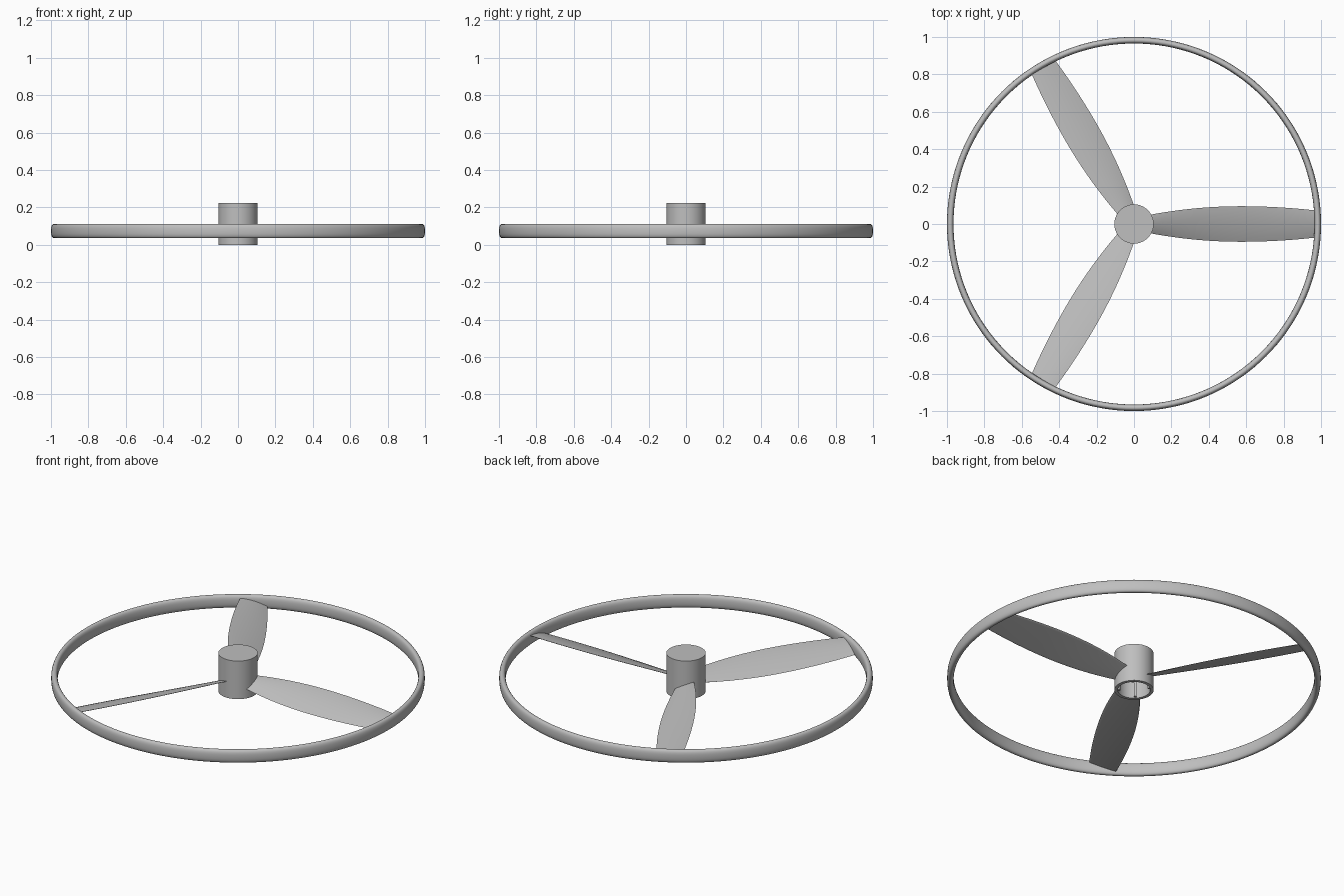
import bpy, bmesh, math
from mathutils import Matrix, Vector

if "Cube" in bpy.data.objects:
    bpy.data.objects.remove(bpy.data.objects["Cube"], do_unlink=True)

grey = bpy.data.materials.new("plain_grey")
grey.use_nodes = True
colour = (0.52, 0.52, 0.52, 1)
grey.diffuse_color = colour
grey.node_tree.nodes["Principled BSDF"].inputs["Base Color"].default_value = colour

MID_Z = 0.074  # height of the ring and blade plane


def finish(name, bm, angle=35):
    """Turn a bmesh into a named, shaded object."""
    bmesh.ops.remove_doubles(bm, verts=bm.verts, dist=0.00001)
    bmesh.ops.recalc_face_normals(bm, faces=bm.faces)
    mesh = bpy.data.meshes.new(name)
    bm.to_mesh(mesh)
    bm.free()
    mesh.shade_smooth()
    mesh.set_sharp_from_angle(angle=math.radians(angle))
    mesh.materials.append(grey)
    obj = bpy.data.objects.new(name, mesh)
    bpy.context.collection.objects.link(obj)
    return obj


def lathe(name, profile, steps, closed=False):
    """Spin an (r, z) profile round the vertical axis."""
    bm = bmesh.new()
    verts = [bm.verts.new((r, 0, z)) for r, z in profile]
    pairs = list(zip(verts, verts[1:]))
    if closed:
        pairs.append((verts[-1], verts[0]))
    edges = [bm.edges.new(p) for p in pairs]
    bmesh.ops.spin(bm, geom=verts + edges, cent=(0, 0, 0), axis=(0, 0, 1),
                   angle=math.tau, steps=steps, use_merge=True)
    return finish(name, bm)


# Hub: a cup open at the bottom
lathe("hub", [(0, 0.225), (0.105, 0.225), (0.105, 0), (0.087, 0),
              (0.087, 0.19), (0, 0.19)], 64)


# Outer ring: tall, rounded cross-section
def rounded(t):
    c, s = math.cos(t), math.sin(t)
    bend = 0.8
    return (0.9825 + 0.0175 * math.copysign(abs(c) ** bend, c),
            MID_Z + 0.038 * math.copysign(abs(s) ** bend, s))


lathe("outer_ring", [rounded(math.tau * i / 24) for i in range(24)], 144, closed=True)


# Blade: thin cambered section lofted outward with a slight twist
def half_chord(r):
    return 0.095 - (0.195 if r < 0.57 else 0.14) * (r - 0.57) ** 2


def section(bm, r, n=12):
    w = half_chord(r)
    k = (r - 0.09) / 0.885
    slope = math.tan(math.radians(23 - 7 * k))
    loop = []
    for i in range(2 * n):
        t = math.cos(math.pi * i / n)
        bulge = 1 - t * t
        thick = 0.008 * bulge + 0.001 if i <= n else -0.001 - 0.002 * bulge
        loop.append(bm.verts.new((r, w * t, MID_Z + w * t * slope + thick)))
    return loop


bm = bmesh.new()
loops = [section(bm, 0.09 + 0.885 * i / 28) for i in range(29)]
for a, b in zip(loops, loops[1:]):
    for i in range(len(a)):
        j = (i + 1) % len(a)
        bm.faces.new((a[i], a[j], b[j], b[i]))
bm.faces.new(loops[0])
bm.faces.new(loops[-1])
blade = finish("blade_1", bm, 40)
for n in (1, 2):
    copy = bpy.data.objects.new(f"blade_{n + 1}", blade.data)
    copy.rotation_euler.z = n * math.tau / 3
    bpy.context.collection.objects.link(copy)

# Short ribs inside the hub wall
for n in range(4):
    bm = bmesh.new()
    bmesh.ops.create_cube(bm, size=1)
    place = (Matrix.Rotation(math.pi / 4 + n * math.pi / 2, 4, "Z")
             @ Matrix.Translation(Vector((0.082, 0, 0.1)))
             @ Matrix.Diagonal((0.016, 0.012, 0.19, 1)))
    bmesh.ops.transform(bm, matrix=place, verts=bm.verts)
    finish(f"hub_rib_{n + 1}", bm)
